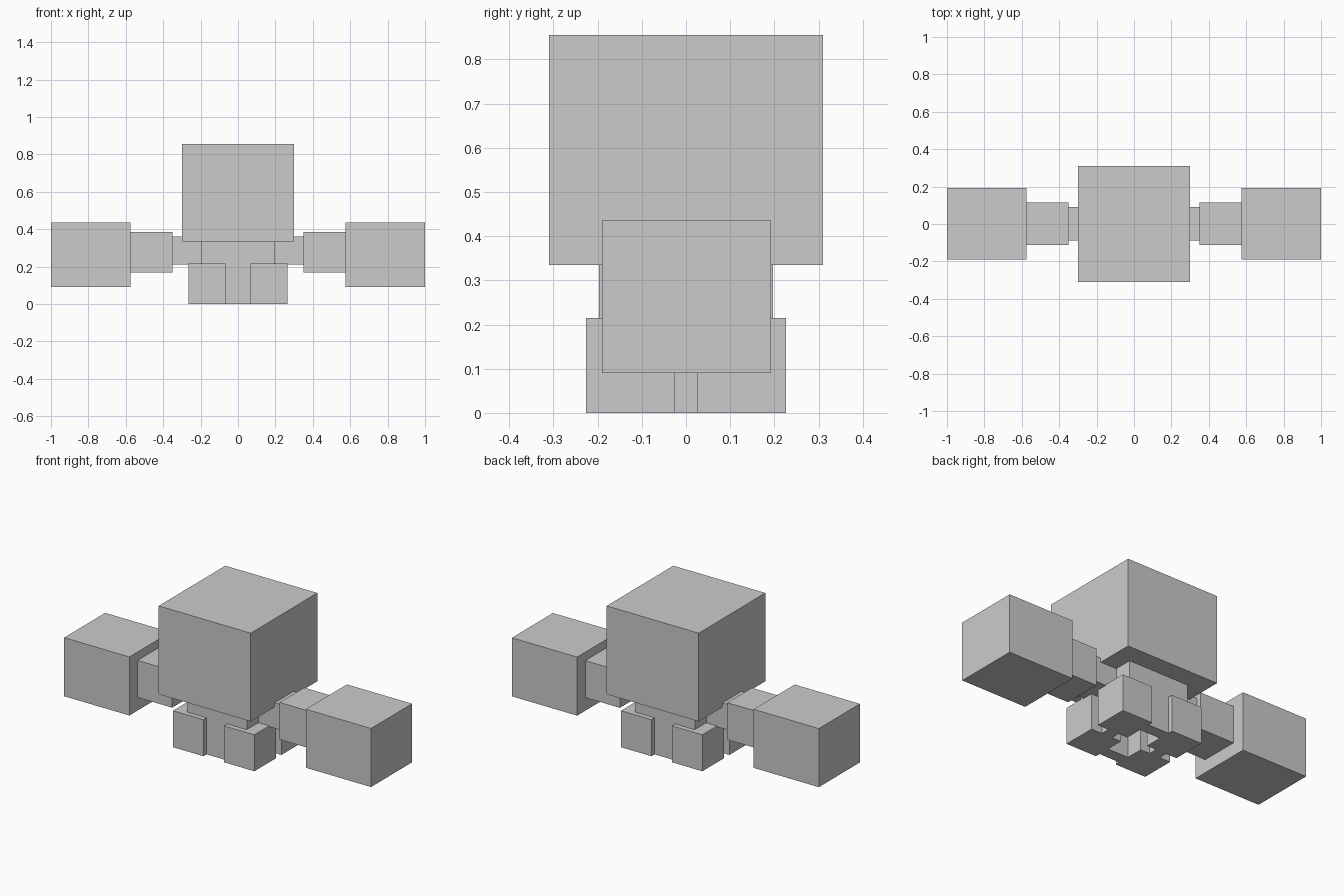
import bpy
import bmesh

cube = bpy.data.objects.get("Cube")
if cube:
    bpy.data.objects.remove(cube, do_unlink=True)

grey = bpy.data.materials.new("plain_grey")
COLOUR = (0.6, 0.6, 0.6, 1)
grey.diffuse_color = COLOUR
grey.use_nodes = True
grey.node_tree.nodes["Principled BSDF"].inputs["Base Color"].default_value = COLOUR


def box(name, low, high):
    """Box between two opposite corners."""
    bm = bmesh.new()
    bmesh.ops.create_cube(bm, size=1)
    for v in bm.verts:
        v.co = [h if c > 0 else l for c, l, h in zip(v.co, low, high)]
    mesh = bpy.data.meshes.new(name)
    bm.to_mesh(mesh)
    bm.free()
    mesh.materials.append(grey)
    obj = bpy.data.objects.new(name, mesh)
    bpy.context.collection.objects.link(obj)
    return obj


def side_box(name, side, x, y, z):
    """Box on the left (side 1) or right (side -1)."""
    x0, x1 = sorted((side * x[0], side * x[1]))
    return box(name, (x0, y[0], z[0]), (x1, y[1], z[1]))


# Head
box("head", (-0.3, -0.31, 0.335), (0.3, 0.31, 0.855))

# Body with a square recess in its underside
body = box("body", (-0.195, -0.197, 0), (0.195, 0.197, 0.335))
bm = bmesh.new()
bm.from_mesh(body.data)
bm.normal_update()
floor = min(bm.faces, key=lambda f: f.calc_center_median().z)
bmesh.ops.inset_individual(bm, faces=[floor], thickness=0.097)
recess = bmesh.ops.extrude_discrete_faces(bm, faces=[floor])["faces"]
bmesh.ops.translate(bm, vec=(0, 0, 0.2), verts=recess[0].verts)
bm.to_mesh(body.data)
bm.free()

for side, label in ((1, "left"), (-1, "right")):
    # Arm, growing outwards in three steps
    side_box(label + "_upper_arm", side, (0.19, 0.35), (-0.088, 0.09), (0.21, 0.36))
    side_box(label + "_forearm", side, (0.35, 0.575), (-0.113, 0.116), (0.167, 0.385))
    side_box(label + "_hand", side, (0.575, 1.0), (-0.19, 0.192), (0.09, 0.435))
    # Front and back feet
    side_box(label + "_front_foot", side, (0.067, 0.265), (-0.226, -0.026), (0, 0.215))
    side_box(label + "_back_foot", side, (0.067, 0.265), (0.026, 0.226), (0, 0.215))
